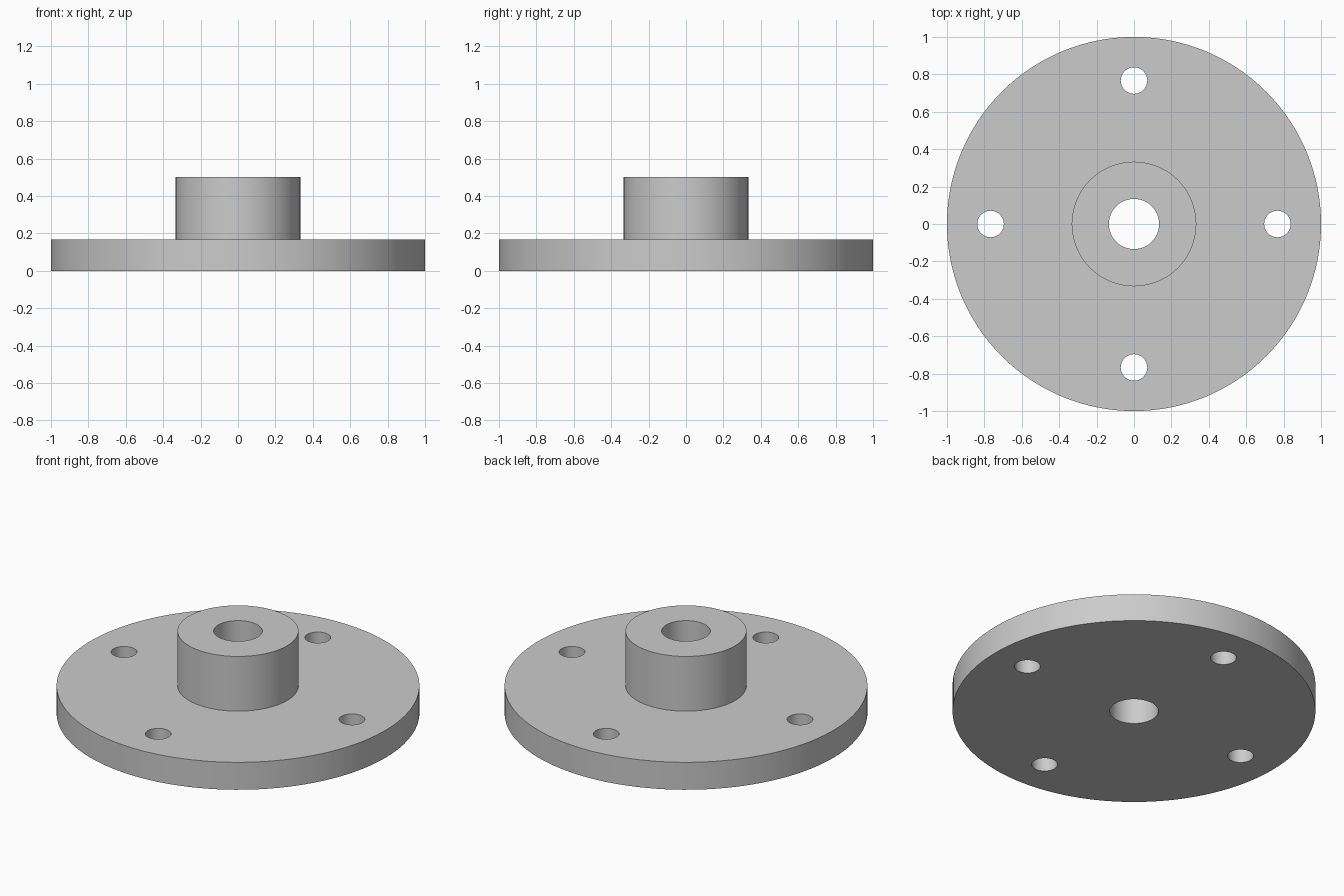
import bpy, bmesh
from math import cos, sin, pi, radians

PLATE_R, PLATE_H = 1.0, 0.167
HUB_R, HUB_TOP = 0.333, 0.5
BORE_R = 0.134
HOLE_R, HOLE_CIRCLE = 0.071, 0.767
SEGMENTS = 128

cube = bpy.data.objects.get("Cube")
if cube:
    bpy.data.objects.remove(cube, do_unlink=True)

# Plain grey metal
grey = bpy.data.materials.new("grey metal")
grey.use_nodes = True
colour = (0.6, 0.6, 0.6, 1)
grey.diffuse_color = colour
shader = next(n for n in grey.node_tree.nodes if n.type == 'BSDF_PRINCIPLED')
shader.inputs["Base Color"].default_value = colour


def add_object(name, bm):
    bmesh.ops.recalc_face_normals(bm, faces=bm.faces)
    mesh = bpy.data.meshes.new(name)
    bm.to_mesh(mesh)
    bm.free()
    mesh.materials.append(grey)
    obj = bpy.data.objects.new(name, mesh)
    bpy.context.collection.objects.link(obj)
    return obj


def lathe(name, profile):
    """Revolve a closed (radius, height) profile around z."""
    bm = bmesh.new()
    angles = [2 * pi * i / SEGMENTS for i in range(SEGMENTS)]
    rings = [[bm.verts.new((r * cos(a), r * sin(a), z)) for a in angles]
             for r, z in profile]
    for lower, upper in zip(rings, rings[1:] + rings[:1]):
        for i in range(SEGMENTS):
            j = (i + 1) % SEGMENTS
            bm.faces.new((lower[i], lower[j], upper[j], upper[i]))
    return add_object(name, bm)


# Flange plate and hub with a through bore, in one piece
flange = lathe("flange", [(BORE_R, 0), (PLATE_R, 0), (PLATE_R, PLATE_H),
                          (HUB_R, PLATE_H), (HUB_R, HUB_TOP), (BORE_R, HUB_TOP)])

# Four bolt holes, cut with one set of pins
bm = bmesh.new()
for k in range(4):
    pin = bmesh.ops.create_cone(bm, cap_ends=True, segments=48,
                                radius1=HOLE_R, radius2=HOLE_R, depth=1)
    a = k * pi / 2
    bmesh.ops.translate(bm, verts=pin["verts"],
                        vec=(HOLE_CIRCLE * cos(a), HOLE_CIRCLE * sin(a), 0))
cutter = add_object("bolt_hole_cutter", bm)
cutter.hide_render = True

cut = flange.modifiers.new("bolt holes", 'BOOLEAN')
cut.operation = 'DIFFERENCE'
cut.solver = 'EXACT'
cut.object = cutter

bpy.ops.object.select_all(action='DESELECT')
flange.select_set(True)
bpy.context.view_layer.objects.active = flange
bpy.ops.object.modifier_apply(modifier=cut.name)
bpy.data.objects.remove(cutter, do_unlink=True)

# Smooth round walls, crisp rims
bpy.ops.object.shade_smooth_by_angle(angle=radians(30))
